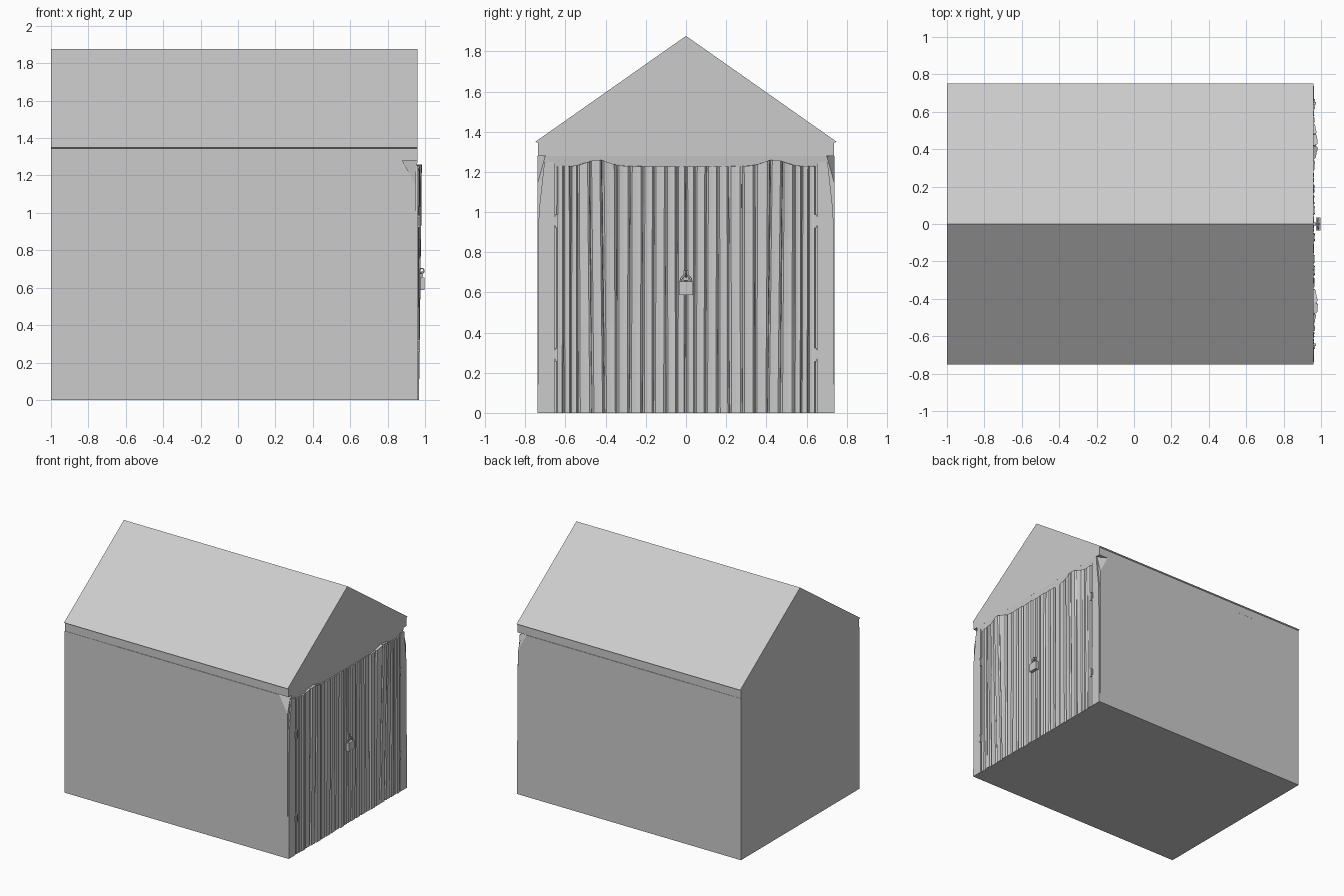
import bpy, bmesh, math, random
from mathutils import Matrix

if "Cube" in bpy.data.objects:
    bpy.data.objects.remove(bpy.data.objects["Cube"])

random.seed(4)


def finish(name, bm):
    bmesh.ops.recalc_face_normals(bm, faces=bm.faces[:])
    me = bpy.data.meshes.new(name)
    bm.to_mesh(me)
    bm.free()
    ob = bpy.data.objects.new(name, me)
    bpy.context.collection.objects.link(ob)
    return ob


def loft(bm, rings):
    """Skin a list of equal-length closed rings and cap both ends."""
    vs = [[bm.verts.new(p) for p in ring] for ring in rings]
    n = len(vs[0])
    for a, b in zip(vs, vs[1:]):
        for i in range(n):
            j = (i + 1) % n
            bm.faces.new((a[i], a[j], b[j], b[i]))
    bm.faces.new(vs[0])
    bm.faces.new(vs[-1])


def box(bm, x0, x1, y0, y1, z0, z1):
    loft(bm, [[(x0, y0, z), (x1, y0, z), (x1, y1, z), (x0, y1, z)] for z in (z0, z1)])


# Walls: the top pulls inward under the eaves towards the door end
rings = []
for x, yt in ((-1, .74), (-.55, .74), (.88, .727), (.952, .70)):
    zk = 1.14 if x > .9 else 1.279
    rings.append([(x, -.74, 0), (x, .74, 0), (x, .74, zk),
                  (x, yt, 1.28), (x, -yt, 1.28), (x, -.74, zk)])
bm = bmesh.new()
loft(bm, rings)
finish("walls", bm)

# Gabled roof with a short fascia below the eaves
profile = [(-.738, 1.28), (.738, 1.28), (.738, 1.345), (.75, 1.35),
           (0, 1.877), (-.75, 1.35), (-.738, 1.345)]
bm = bmesh.new()
loft(bm, [[(x, y, z) for y, z in profile] for x in (-1, .96)])
finish("roof", bm)

# Sloping soffit between the gable and the door head
bm = bmesh.new()
soffit = [(.94, 1.22), (.953, 1.22), (.96, 1.281), (.94, 1.281)]
loft(bm, [[(x, y, z) for x, z in soffit] for y in (-.70, .70)])
finish("door_soffit", bm)

# Posts on both sides of the doors, narrowing towards the top
for s, side in ((-1, "left"), (1, "right")):
    bm = bmesh.new()
    loft(bm, [[(.94, s * .655, z), (.963, s * .655, z), (.963, s * yo, z), (.94, s * yo, z)]
              for z, yo in ((0, .739), (1.0, .733), (1.25, .705))])
    finish(side + "_door_post", bm)


# Weathered planks that warp outward around the middle of each door
def warp(y):
    return math.exp(-((abs(y) - .44) / .075) ** 2)


edges = [.002, .045, .10, .16, .215, .28, .345, .42, .48, .54, .575, .61, .645]
for s, side in ((-1, "left"), (1, "right")):
    bm = bmesh.new()
    for y0, y1 in zip(edges, edges[1:]):
        thick = random.uniform(.008, .014)
        lean = random.uniform(-.005, .005)
        rings = []
        for t in (0, .35, .7, 1):
            ring = []
            w = y1 - y0
            drift = random.uniform(-.0015, .0015)
            for f, d in ((0, None), (.02, .25), (.16, 1), (.5, .85), (.84, 1), (.98, .25), (1, None)):
                y = y0 + w * f
                x = .945
                if d is not None:
                    x = .953 + thick * d + .02 * warp(y) * t + drift
                yy = max(.001, y + lean * (t - .5) - .03 * (1 - t) * warp(y) * .5)
                z = t * (1.228 + .032 * warp(y))
                ring.append((x, s * yy, z))
            rings.append(ring)
        loft(bm, rings)
    finish(side + "_door_planks", bm)

    # Hinges on the outer door edge
    bm = bmesh.new()
    for z in (.29, .955):
        box(bm, .95, .972, s * .640, s * .652, z - .034, z + .034)
        box(bm, .95, .967, s * .652, s * .668, z - .022, z + .022)
    finish(side + "_hinges", bm)

# Padlock body
bm = bmesh.new()
box(bm, .972, .997, -.036, .036, .588, .655)
finish("padlock_body", bm)


def rod(name, pts, r):
    cu = bpy.data.curves.new(name, 'CURVE')
    cu.dimensions = '3D'
    cu.bevel_depth = r
    cu.bevel_resolution = 1
    cu.use_fill_caps = True
    sp = cu.splines.new('POLY')
    sp.points.add(len(pts) - 1)
    for p, c in zip(sp.points, pts):
        p.co = (*c, 1)
    ob = bpy.data.objects.new(name, cu)
    bpy.context.collection.objects.link(ob)


# Shackle arch and the staple ring it hangs from
arch = [(.985, .025 * math.cos(a), .657 + .027 * math.sin(a))
        for a in [i * math.pi / 8 for i in range(9)]]
rod("padlock_shackle", [(.985, .025, .645)] + arch + [(.985, -.025, .645)], .005)
ring = [(.982 + .013 * math.cos(a), 0, .69 + .013 * math.sin(a))
        for a in [i * math.pi / 5 for i in range(11)]]
rod("lock_staple", ring, .004)

# Hasp plate behind the lock
bm = bmesh.new()
box(bm, .955, .971, -.012, .012, .66, .708)
finish("hasp_plate", bm)
